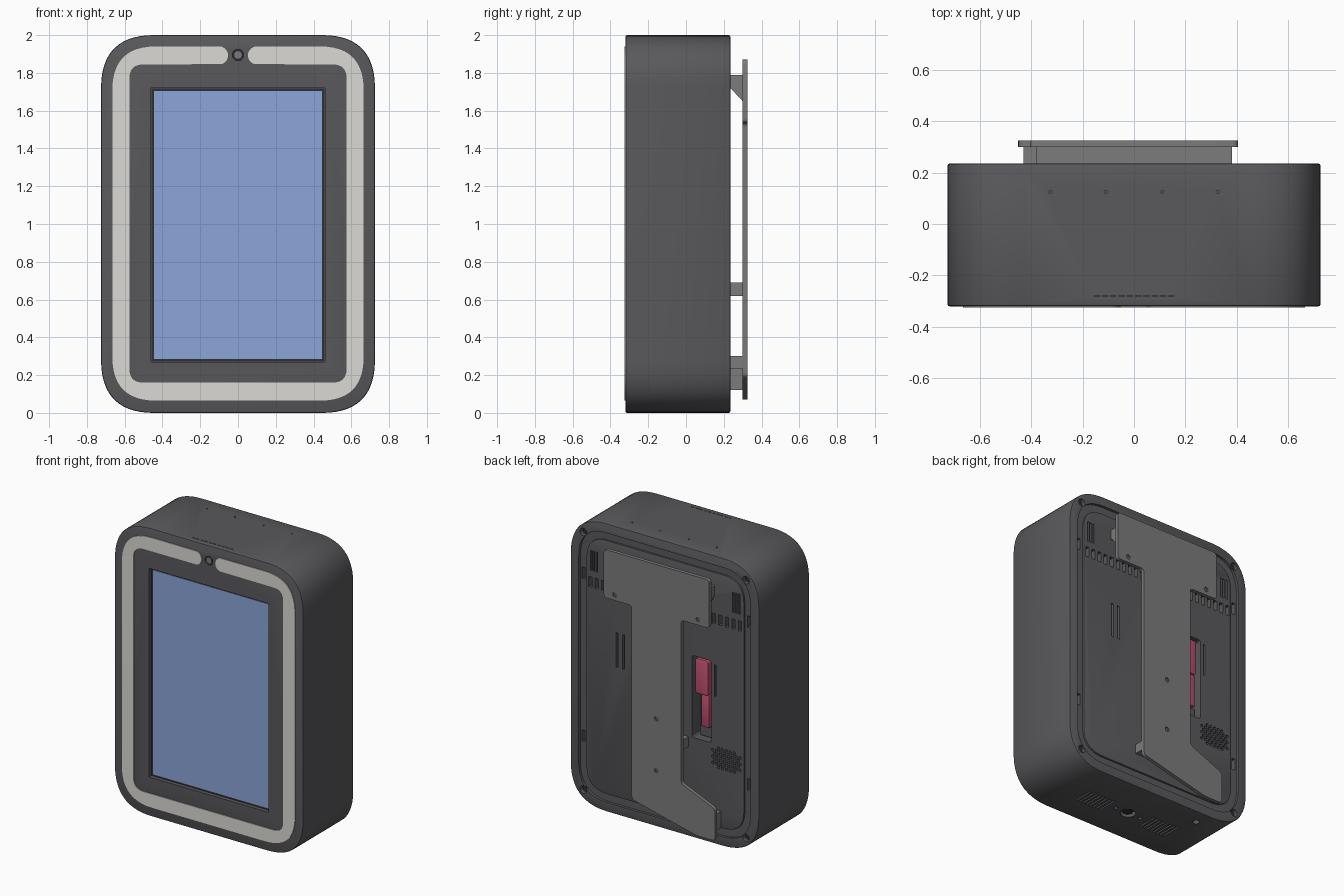
import bpy, bmesh, math
from mathutils import Vector

if "Cube" in bpy.data.objects:
    bpy.data.objects.remove(bpy.data.objects["Cube"])


def mat(name, rgb):
    m = bpy.data.materials.new(name)
    m.diffuse_color = (*rgb, 1)
    m.use_nodes = True
    m.node_tree.nodes["Principled BSDF"].inputs["Base Color"].default_value = m.diffuse_color
    return m


DARK = mat("dark_grey", (0.1, 0.1, 0.108))
BLACK = mat("near_black", (0.03, 0.03, 0.033))
STEEL = mat("mid_grey", (0.2, 0.2, 0.2))
LIGHT = mat("light_strip", (0.71, 0.70, 0.66))
BLUE = mat("screen_blue", (0.26, 0.38, 0.70))
RED = mat("stick_red", (0.50, 0.08, 0.16))


# ---- outline helpers (2D) ----
def rounded(pts, r, n=6):
    out = []
    for i, p in enumerate(pts):
        c, a, b = Vector(p), Vector(pts[i - 1]), Vector(pts[(i + 1) % len(pts)])
        s, e = c + (a - c).normalized() * r, c + (b - c).normalized() * r
        for k in range(n + 1):
            t = k / n
            out.append(tuple(s * (1 - t) ** 2 + c * 2 * t * (1 - t) + e * t * t))
    return out


def rect(x0, x1, z0, z1):
    return [(x1, z1), (x1, z0), (x0, z0), (x0, z1)]


def box2(cx, cz, w, h):
    return rect(cx - w / 2, cx + w / 2, cz - h / 2, cz + h / 2)


def arc(cx, cz, r, a0, a1, n):
    return [(cx + r * math.cos(math.radians(a0 + (a1 - a0) * k / n)),
             cz + r * math.sin(math.radians(a0 + (a1 - a0) * k / n))) for k in range(n + 1)]


def circle(cx, cz, r, n=20):
    return arc(cx, cz, r, 0, 360, n)[:-1]


# ---- solid helpers ----
def prism(name, outlines, a0, a1, axis='Y', material=DARK, bevel=0):
    place = {'Y': lambda u, v, a: (u, a, v), 'Z': lambda u, v, a: (u, v, a),
             'X': lambda u, v, a: (a, u, v)}[axis]
    bm = bmesh.new()
    for pts in outlines:
        lo = [bm.verts.new(place(u, v, a0)) for u, v in pts]
        hi = [bm.verts.new(place(u, v, a1)) for u, v in pts]
        bm.faces.new(lo)
        bm.faces.new(hi[::-1])
        for i in range(len(pts)):
            bm.faces.new((lo[i - 1], lo[i], hi[i], hi[i - 1]))
    bmesh.ops.recalc_face_normals(bm, faces=bm.faces)
    me = bpy.data.meshes.new(name)
    bm.to_mesh(me)
    bm.free()
    ob = bpy.data.objects.new(name, me)
    bpy.context.collection.objects.link(ob)
    me.materials.append(material)
    if bevel:
        m = ob.modifiers.new("edge", 'BEVEL')
        m.width, m.segments, m.limit_method, m.angle_limit = bevel, 2, 'ANGLE', math.radians(60)
        apply(ob, m)
    return ob


def apply(ob, m):
    bpy.context.view_layer.objects.active = ob
    bpy.ops.object.modifier_apply(modifier=m.name)


def cut(ob, outlines, a0, a1, axis='Y'):
    c = prism("cutter", outlines, a0, a1, axis)
    c.hide_render = True
    m = ob.modifiers.new("cut", 'BOOLEAN')
    m.operation, m.object, m.solver = 'DIFFERENCE', c, 'EXACT'
    apply(ob, m)
    bpy.data.objects.remove(c)


# ---- housing ----
body = prism("housing", [rounded(rect(-.725, .725, 0, 2), .28, 14)], -.32, .235, bevel=.008)
cut(body, [rect(-.46, .46, .27, 1.72), circle(0, 1.895, .03, 24)], -.4, -.29)
cut(body, [rounded(rect(-.66, .66, .065, 1.935), .22, 12)], .217, .3)
panel = prism("back_panel", [rounded(rect(-.605, .605, .12, 1.88), .16, 12)], .212, .229, bevel=.003)

# ---- back vents, slits, clip slots, speaker holes, stick pocket ----
holes = [box2(-.575 + .05 * i, 1.56, .026, .07) for i in range(24)]
for s in (-1, 1):
    holes += [box2(s * (.525 + .022 * i), 1.71, .012, .14) for i in range(3)]
    holes += [box2(s * .635, z, .022, .08) for z in (1.60, .47)]
holes += [box2(x, 1.14, .015, .24) for x in (.37, .32)] + [box2(-.385, 1.13, .013, .22)]
for row in range(7):
    n = 8 - abs(row - 3) % 2 - (row in (0, 6)) * 2
    holes += [circle(-.47 + .03 * (i - (n - 1) / 2), .60 + .022 * (row - 3), .0105, 6) for i in range(n)]
pocket = [rounded(rect(-.355, -.205, .69, 1.26), .02, 3)]
for ob in (body, panel):
    cut(ob, holes, .18, .3)
    cut(ob, pocket, .13, .3)

# ---- corner screws ----
corners = [(sx * .625, z) for sx in (-1, 1) for z in (.105, 1.895)]
cut(body, [circle(x, z, .026) for x, z in corners], .2, .3)
prism("corner_screws", [circle(x, z, .02) for x, z in corners], .195, .212, material=BLACK)

# ---- underside vents, socket and small holes ----
slots = [box2(s * .26 + .027 * (i - 3.5), -.07, .011, .15) for s in (-1, 1) for i in range(8)]
cut(body, slots + [circle(0, -.06, .05, 24), circle(.1, -.06, .014, 12), circle(-.1, -.06, .014, 12),
                   circle(-.4, .13, .022, 16)], -.1, .03, 'Z')
prism("socket_disc", [circle(0, -.06, .032, 6)], .008, .035, 'Z', BLACK)

# ---- microphone holes and perforations on top ----
mics = [circle(x, .125, .006, 10) for x in (-.325, -.11, .11, .325)]
cut(body, mics + [box2(-.144 + .032 * i, -.28, .022, .005) for i in range(10)], 1.98, 2.1, 'Z')

# ---- front: screen, bezel, light strip, camera ----
prism("screen_bezel", [rect(-.458, .458, .272, 1.718)], -.296, -.28, material=BLACK)
prism("screen", [rect(-.445, .445, .285, 1.705)], -.30, -.285, material=BLUE)
outer = rounded(rect(-.665, .665, .065, 1.94), .23, 12)
inner = rounded(rect(-.575, .575, .16, 1.845), .075, 8)
strip = (outer + arc(-.1, 1.8925, .0475, 90, -90, 14)[1:-1]
         + inner[::-1] + arc(.1, 1.8925, .0475, -90, -270, 14)[1:-1])
prism("light_strip", [strip], -.325, -.31, material=LIGHT)
prism("camera_rim", [circle(0, 1.895, .029, 24)], -.312, -.285, material=BLACK)
prism("camera_lens", [circle(0, 1.895, .02, 24)], -.318, -.3, material=STEEL)

# ---- wall bracket plate ----
outline = [(.405, 1.87), (.405, 1.535), (.19, 1.535), (.19, .19), (-.31, .07), (-.45, .07),
           (-.45, .29), (-.19, .40), (-.19, 1.535), (-.405, 1.535), (-.405, 1.87)]
plate = prism("bracket_plate", [rounded(outline, .025, 4)], .30, .325, material=STEEL)
bolts = [(.32, 1.575), (-.32, 1.575), (0, .80), (0, .44)]
cut(plate, [circle(x, z, .016, 16) for x, z in bolts], .29, .34)
prism("bracket_bolts", [circle(x, z, .0155, 16) for x, z in bolts], .302, .318, material=DARK)

# ---- bracket hook and standoff blocks ----
prism("bracket_hook", [[(.225, 1.79), (.30, 1.79), (.30, 1.65), (.235, 1.72), (.225, 1.72)]],
      -.38, .38, 'X', STEEL)
prism("bracket_blocks", [rect(-.185, -.12, .62, .69), rect(.12, .185, .235, .30)], .235, .302, material=STEEL)
prism("latch_block", [rect(-.43, -.34, .12, .235)], .228, .302, material=STEEL)

# ---- storage stick in the pocket ----
prism("stick_cap", [rounded(rect(-.325, -.225, 1.0, 1.245), .02, 4)], .16, .222, material=RED, bevel=.006)
prism("stick_body", [rect(-.325, -.265, .775, 1.0)], .165, .21, material=RED, bevel=.004)
prism("stick_socket", [rect(-.34, -.24, .70, .772)], .12, .185, material=DARK)

# ---- smooth the curved walls ----
for ob in bpy.data.objects:
    ob.select_set(True)
bpy.ops.object.shade_smooth_by_angle(angle=math.radians(30))
